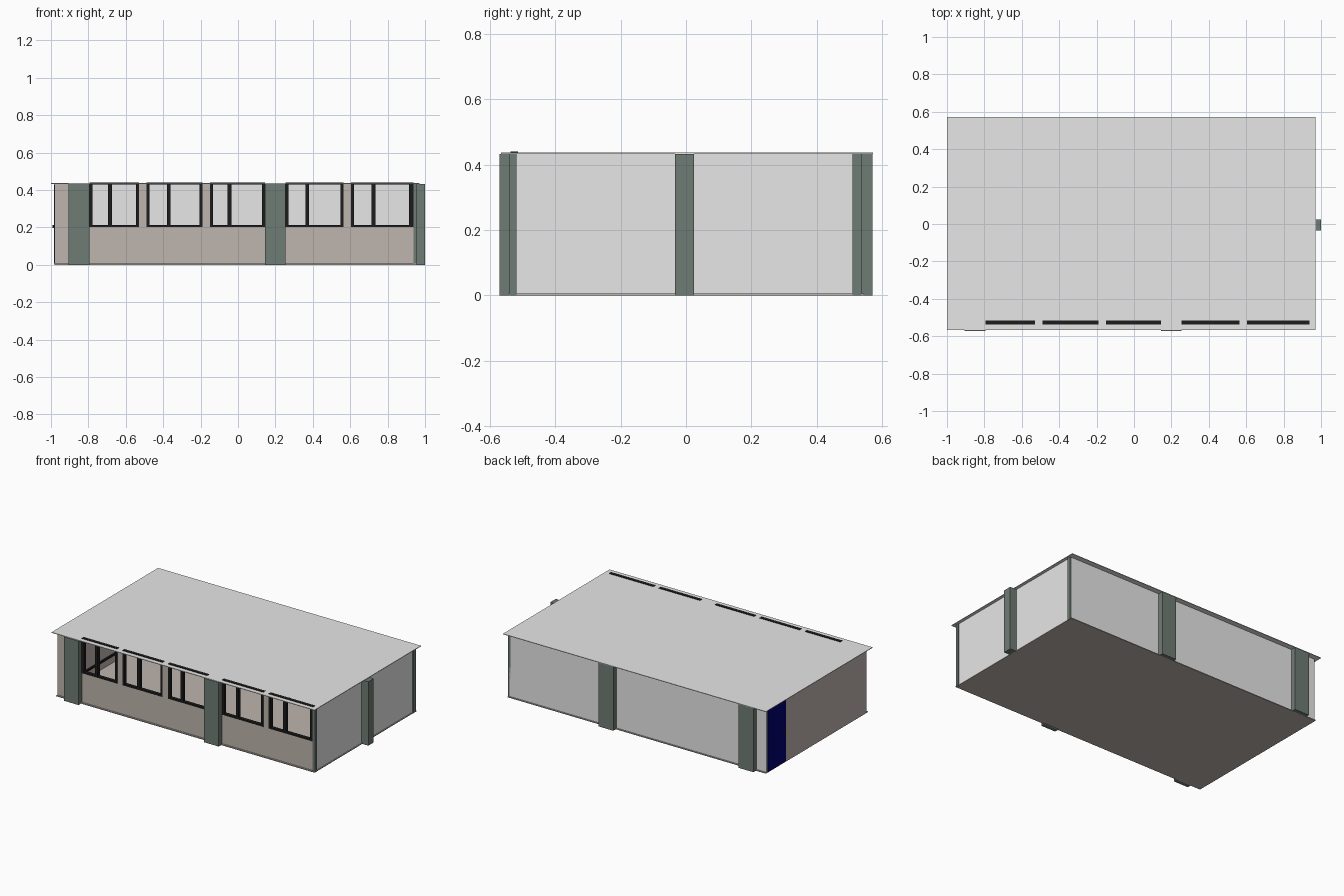
import bpy, bmesh

if "Cube" in bpy.data.objects:
    bpy.data.objects.remove(bpy.data.objects["Cube"])


def mat(name, r, g, b):
    m = bpy.data.materials.new(name)
    m.diffuse_color = (r, g, b, 1)
    m.use_nodes = True
    m.node_tree.nodes["Principled BSDF"].inputs["Base Color"].default_value = m.diffuse_color
    return m


GREY = mat("light_grey", 0.80, 0.80, 0.80)
TAN = mat("tan_plaster", 0.52, 0.46, 0.42)
GREEN = mat("grey_green", 0.163, 0.20, 0.178)
BLACK = mat("black_frame", 0.012, 0.012, 0.012)
NAVY = mat("navy_door", 0.0, 0.0, 0.17)


def boxes(name, material, *spans):
    """One object from boxes given as (x0, x1, y0, y1, z0, z1)."""
    bm = bmesh.new()
    for x0, x1, y0, y1, z0, z1 in spans:
        r = bmesh.ops.create_cube(bm, size=1)
        for v in r["verts"]:
            v.co = (x1 if v.co.x > 0 else x0,
                    y1 if v.co.y > 0 else y0,
                    z1 if v.co.z > 0 else z0)
    me = bpy.data.meshes.new(name)
    bm.to_mesh(me)
    bm.free()
    me.materials.append(material)
    ob = bpy.data.objects.new(name, me)
    bpy.context.collection.objects.link(ob)
    return ob


H = 0.433      # underside of the ceiling
SILL = 0.207

# Floor and overhanging ceiling
boxes("floor", TAN, (-0.98, 0.955, -0.545, 0.545, 0, 0.006))
boxes("ceiling", GREY, (-1.0, 0.97, -0.567, 0.573, H, 0.437))

# Plain walls
boxes("back_wall", GREY, (-0.98, 0.945, 0.522, 0.537, 0.006, H))
boxes("right_wall", GREY, (0.938, 0.95, -0.522, 0.522, 0.006, H))
boxes("left_wall", TAN, (-0.98, -0.968, -0.522, 0.522, 0.006, H))

# Front wall: parapet plus piers between the windows
FY0, FY1 = -0.534, -0.52
piers = [(-0.98, -0.795), (-0.53, -0.49), (-0.19, -0.15), (0.145, 0.255), (0.565, 0.605)]
boxes("front_wall", TAN, (-0.98, 0.94, FY0, FY1, 0.006, SILL),
      *[(a, b, FY0, FY1, SILL, H) for a, b in piers])

# Open window frames: left, right, mullion position
windows = [(-0.795, -0.53, -0.685), (-0.49, -0.19, -0.37), (-0.15, 0.145, -0.045),
           (0.255, 0.565, 0.37), (0.605, 0.938, 0.725)]
for i, (a, b, m) in enumerate(windows):
    t = 0.016
    right = 0.024 if i == 4 else t
    y0, y1 = -0.537, -0.515
    boxes(f"window_frame_{i + 1}", BLACK,
          (a, b, y0, y1, 0.203, 0.214), (a, b, y0, y1, 0.429, 0.44),
          (a, a + t, y0, y1, 0.214, 0.429), (b - right, b, y0, y1, 0.214, 0.429),
          (m - 0.01, m + 0.01, y0, y1, 0.214, 0.429))

# Columns on the front and back, right side and corners
for side, y0, y1 in (("front", -0.571, -0.53), ("back", 0.53, 0.571)):
    for n, x0 in (("left", -0.905), ("middle", 0.145)):
        boxes(f"{side}_{n}_column", GREEN, (x0, x0 + 0.11, y0, y1, 0, H))
boxes("right_column", GREEN, (0.945, 1.0, -0.034, 0.024, 0, H))
boxes("front_corner_post", GREEN, (0.938, 0.956, -0.54, -0.52, 0, H))
boxes("back_corner_post", GREEN, (0.938, 0.956, 0.51, 0.537, 0, H))

# Door with handle in the left wall, and a rail on the inside
boxes("door", NAVY, (-0.984, -0.964, 0.335, 0.53, 0.006, 0.43))
boxes("door_handle", BLACK, (-0.992, -0.956, 0.345, 0.36, 0.198, 0.212))
boxes("inner_rail", BLACK, (-0.968, -0.958, -0.3, 0.25, 0.055, 0.068))
